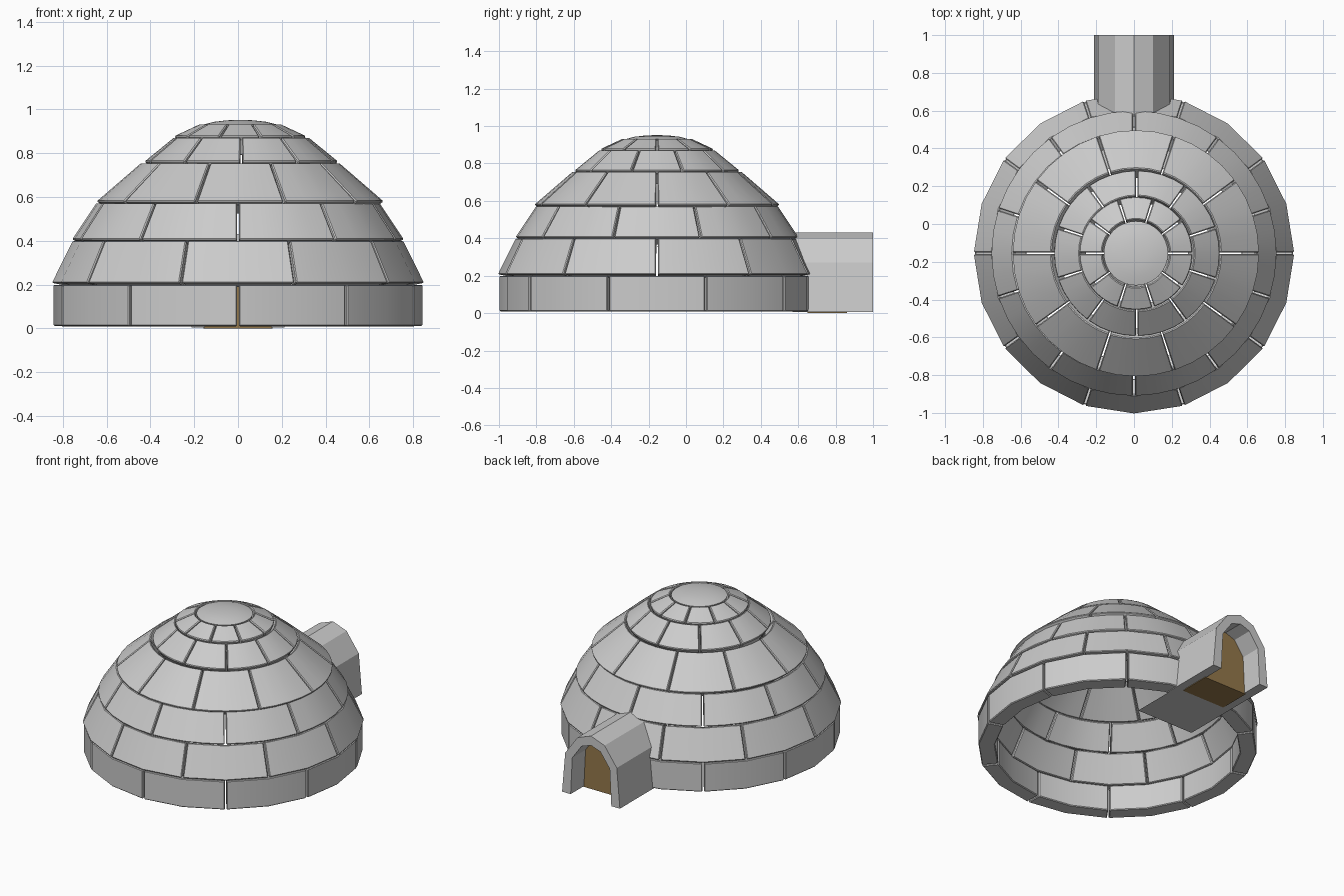
import bpy, bmesh, math

if "Cube" in bpy.data.objects:
    bpy.data.objects.remove(bpy.data.objects["Cube"])

CY = -0.155          # dome centre in y
N = 10               # blocks per course


def make_object(name, bm, smooth=True, bevel=0.0):
    bmesh.ops.recalc_face_normals(bm, faces=bm.faces)
    if bevel:
        bmesh.ops.bevel(bm, geom=[e for e in bm.edges if e.calc_face_angle(0) > 0.8],
                        offset=bevel, segments=1, affect='EDGES')
    me = bpy.data.meshes.new(name)
    bm.to_mesh(me)
    bm.free()
    ob = bpy.data.objects.new(name, me)
    bpy.context.collection.objects.link(ob)
    if smooth:
        bpy.ops.object.select_all(action='DESELECT')
        ob.select_set(True)
        bpy.context.view_layer.objects.active = ob
        bpy.ops.object.shade_smooth_by_angle(angle=math.radians(25))
    return ob


def add_block(bm, r0, z0, r1, z1, a0, a1, segs, cx):
    """One curved ice block: a four-sided section swept round the dome."""
    section = [(r0, z0), (r1, z1), (r1 * 0.88, z1 * 0.9), (r0 * 0.88, z0 * 0.9)]
    rings = []
    for i in range(segs + 1):
        a = a0 + (a1 - a0) * i / segs
        rings.append([bm.verts.new((cx + r * math.sin(a), CY - r * math.cos(a), z))
                      for r, z in section])
    for p, q in zip(rings, rings[1:]):
        for k in range(4):
            bm.faces.new((p[k], p[(k + 1) % 4], q[(k + 1) % 4], q[k]))
    bm.faces.new(rings[0])
    bm.faces.new(rings[-1][::-1])


# Six courses of blocks, every other one turned by half a block
# (bottom radius, bottom z, top radius, top z, arc segments, x shift)
courses = [
    (0.842, 0.010, 0.842, 0.200, 2, 0.0),
    (0.850, 0.208, 0.755, 0.400, 2, 0.0),
    (0.757, 0.406, 0.645, 0.574, 4, 0.0),
    (0.655, 0.580, 0.450, 0.757, 4, 0.01),
    (0.440, 0.763, 0.305, 0.873, 4, 0.015),
    (0.300, 0.878, 0.180, 0.934, 4, 0.01),
]
step = 2 * math.pi / N
for row, (r0, z0, r1, z1, segs, cx) in enumerate(courses):
    bm = bmesh.new()
    gap = 0.005 / r0
    for k in range(N):
        a = step * (k + 0.5 * (row % 2))
        add_block(bm, r0, z0, r1, z1, a + gap, a + step - gap, segs, cx)
    make_object(f"block_course_{row + 1}", bm, bevel=0.005)

# Rounded cap stone
bm = bmesh.new()
profile = [(0.0, 0.86), (0.155, 0.86), (0.17, 0.93), (0.12, 0.943), (0.06, 0.950), (0.0, 0.952)]
vs = [bm.verts.new((0.01 + r, CY, z)) for r, z in profile]
es = [bm.edges.new(p) for p in zip(vs, vs[1:])]
bmesh.ops.spin(bm, geom=vs + es, cent=(0.01, CY, 0), axis=(0, 0, 1),
               angle=2 * math.pi, steps=32, use_duplicate=False)
bmesh.ops.remove_doubles(bm, verts=bm.verts, dist=0.0005)
make_object("cap_stone", bm)


def mirrored(half):
    return half + [(-x, z) for x, z in reversed(half) if x > 0]


def prism(name, outline, y0, y1):
    bm = bmesh.new()
    f = bm.faces.new([bm.verts.new((x, y0, z)) for x, z in outline])
    new = bmesh.ops.extrude_face_region(bm, geom=[f], use_keep_orig=True)["geom"]
    bmesh.ops.translate(bm, vec=(0, y1 - y0, 0),
                        verts=[v for v in new if isinstance(v, bmesh.types.BMVert)])
    return make_object(name, bm, smooth=False)


# Entrance tunnel: hollow faceted arch
outer = mirrored([(0.213, 0.005), (0.19, 0.27), (0.10, 0.395), (0, 0.432)])
inner = mirrored([(0.15, 0.005), (0.138, 0.25), (0.07, 0.345), (0, 0.37)])
prism("entrance_tunnel", outer + inner[::-1], 0.57, 1.0)

# Brown doorway filling set back inside the tunnel
door = prism("doorway", mirrored([(0.158, 0.0), (0.142, 0.252), (0.073, 0.349), (0, 0.374)]),
             0.65, 0.86)
mat = bpy.data.materials.new("brown")
mat.diffuse_color = (0.30, 0.19, 0.07, 1)
mat.use_nodes = True
mat.node_tree.nodes["Principled BSDF"].inputs["Base Color"].default_value = mat.diffuse_color
door.data.materials.append(mat)

# Thin floor sheet leading indoors
bm = bmesh.new()
bm.faces.new([bm.verts.new(p) for p in ((-0.21, 0.29, 0.002), (0.21, 0.29, 0.002),
                                        (0.21, 0.67, 0.002), (-0.21, 0.67, 0.002))])
make_object("entrance_floor", bm, smooth=False)
